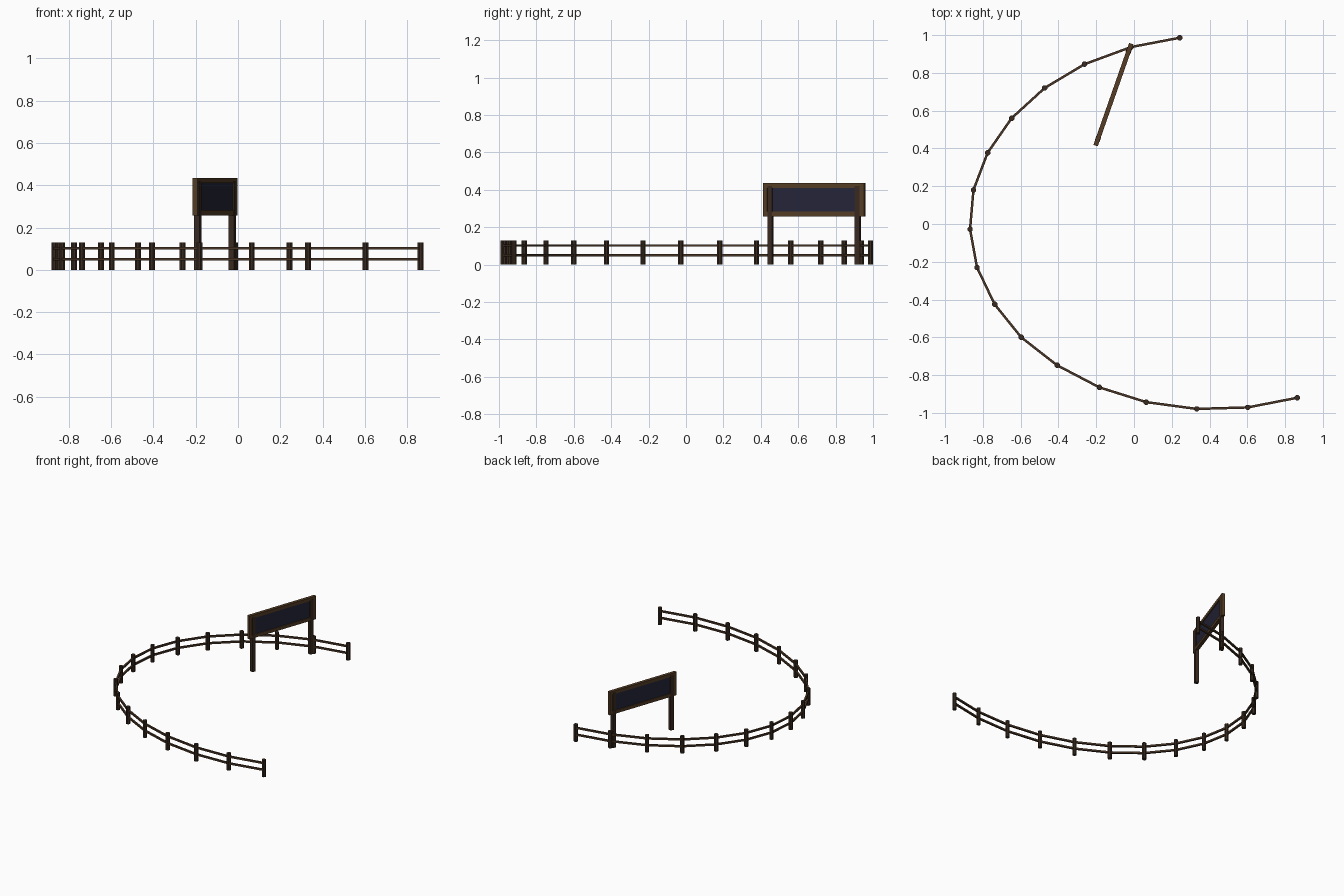
import bpy, bmesh, math
from mathutils import Vector, Matrix

if "Cube" in bpy.data.objects:
    bpy.data.objects.remove(bpy.data.objects["Cube"])


def material(name, rgb):
    m = bpy.data.materials.new(name)
    m.diffuse_color = (*rgb, 1)
    m.use_nodes = True
    m.node_tree.nodes["Principled BSDF"].inputs["Base Color"].default_value = m.diffuse_color
    return m


POST = material("dark brown wood", (0.040, 0.023, 0.014))
RAIL = material("rail brown wood", (0.066, 0.036, 0.019))
FRAME = material("frame brown wood", (0.090, 0.046, 0.018))
PANEL = material("night blue panel", (0.0180, 0.0180, 0.040))


def finish(name, bm, mat):
    mesh = bpy.data.meshes.new(name)
    bm.to_mesh(mesh)
    bm.free()
    mesh.materials.append(mat)
    ob = bpy.data.objects.new(name, mesh)
    bpy.context.collection.objects.link(ob)
    return ob


def add_box(bm, centre, size, angle=0.0):
    mat = (Matrix.Translation(centre) @ Matrix.Rotation(angle, 4, 'Z')
           @ Matrix.Diagonal((*size, 1)))
    bmesh.ops.create_cube(bm, size=1, matrix=mat)


# Fence line, from the back end round the left side to the front end
path = [(0.243, 0.986), (-0.015, 0.937), (-0.262, 0.846), (-0.473, 0.72),
        (-0.648, 0.56), (-0.775, 0.377), (-0.85, 0.18), (-0.868, -0.028),
        (-0.831, -0.23), (-0.738, -0.425), (-0.597, -0.60), (-0.407, -0.748),
        (-0.183, -0.865), (0.065, -0.943), (0.332, -0.979), (0.602, -0.971),
        (0.864, -0.92)]

# Fence posts
bm = bmesh.new()
for x, y in path:
    mat = Matrix.Translation((x, y, 0.065)) @ Matrix.Rotation(math.pi / 8, 4, 'Z')
    bmesh.ops.create_cone(bm, cap_ends=True, segments=8, radius1=0.0152,
                          radius2=0.0152, depth=0.13, matrix=mat)
finish("fence_posts", bm, POST)

# Two straight rails between each pair of posts
for name, z in (("lower_rail", 0.05), ("upper_rail", 0.102)):
    bm = bmesh.new()
    for a, b in zip(path, path[1:]):
        a, b = Vector(a), Vector(b)
        d, c = b - a, (a + b) / 2
        add_box(bm, (c.x, c.y, z), (d.length, 0.013, 0.013), math.atan2(d.y, d.x))
    finish(name, bm, RAIL)

# Sign board, built along its own x axis and then turned into place
SIGN = Matrix.Translation((-0.109, 0.685, 0)) @ Matrix.Rotation(math.radians(70.7), 4, 'Z')


def sign_part(name, boxes, mat):
    bm = bmesh.new()
    for centre, size in boxes:
        add_box(bm, centre, size)
    finish(name, bm, mat).matrix_world = SIGN


sign_part("sign_posts", [((s * 0.247, 0, 0.21), (0.027, 0.027, 0.42)) for s in (-1, 1)], POST)
sign_part("sign_frame",
          [((0, 0, z), (0.572, 0.024, 0.025)) for z in (0.2705, 0.4225)]
          + [((s * 0.274, 0, 0.3465), (0.024, 0.024, 0.13)) for s in (-1, 1)], FRAME)
sign_part("sign_panel", [((0, 0, 0.3465), (0.53, 0.012, 0.14))], PANEL)
